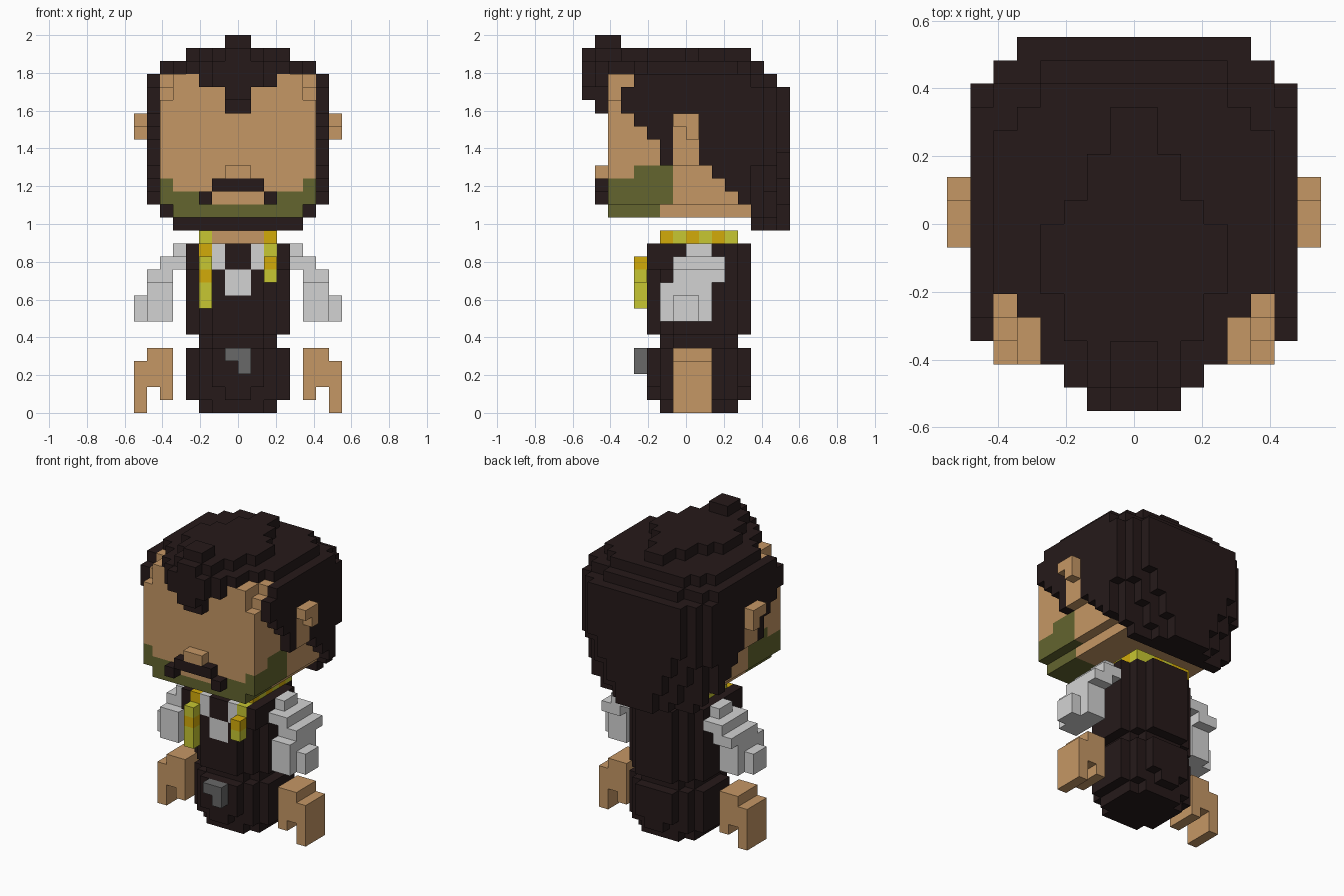
import bpy, bmesh
from mathutils import Vector

if "Cube" in bpy.data.objects:
    bpy.data.objects.remove(bpy.data.objects["Cube"], do_unlink=True)

V = 2 / 29          # edge length of one block
blocks = {}         # block position -> (part, colour)

COLOURS = {
    "dark_brown": (0.019, 0.010, 0.010),
    "skin": (0.56, 0.31, 0.13),
    "moss_green": (0.125, 0.13, 0.028),
    "light_grey": (0.65, 0.65, 0.65),
    "gold": (0.65, 0.41, 0.003),
    "yellow_green": (0.57, 0.57, 0.032),
    "dark_grey": (0.138, 0.138, 0.138),
}


def material(name):
    m = bpy.data.materials.new(name)
    rgba = (*COLOURS[name], 1)
    m.use_nodes = True
    m.diffuse_color = rgba
    bsdf = next(n for n in m.node_tree.nodes if n.type == "BSDF_PRINCIPLED")
    bsdf.inputs["Base Color"].default_value = rgba
    return m


MATS = {n: material(n) for n in COLOURS}


def box(part, colour, x0, x1, y0, y1, z0, z1):
    """Fill a block range; later boxes replace earlier ones."""
    for x in range(x0, x1):
        for y in range(y0, y1):
            for z in range(z0, z1):
                blocks[x, y, z] = (part, colour)


def wide(part, colour, half, y0, y1, z0, z1):
    """Box centred on x."""
    box(part, colour, -half, half, y0, y1, z0, z1)


def pair(part, colour, x0, x1, y0, y1, z0, z1):
    """Mirrored left and right boxes."""
    box("left_" + part, colour, x0, x1, y0, y1, z0, z1)
    box("right_" + part, colour, -x1, -x0, y0, y1, z0, z1)


def sides(part, colour, x0, x1, y0, y1, z0, z1):
    """Mirrored boxes belonging to one part."""
    box(part, colour, x0, x1, y0, y1, z0, z1)
    box(part, colour, -x1, -x0, y0, y1, z0, z1)


# --- Hair shell per layer: front edge, then half widths of the side body
# and of the three rearmost slices, tapering to the nape
LAYERS = {14: (5, 5, 5, 3, 2), 15: (5, 6, 6, 4, 2), 16: (4, 7, 6, 4, 3),
          17: (3, 7, 6, 5, 3), 18: (2, 7, 6, 5, 4), 19: (-2, 7, 7, 6, 4),
          20: (-2, 7, 7, 6, 5), 21: (-3, 7, 7, 6, 5), 22: (-4, 7, 7, 6, 5),
          23: (-5, 7, 7, 6, 5), 24: (-5, 7, 7, 6, 5), 25: (-4, 7, 6, 4, 0)}
for z, (front, side, *slices) in LAYERS.items():
    wide("hair", "dark_brown", side, front, max(5, front + 1), z, z + 1)
    for i, half in enumerate(slices):
        wide("hair", "dark_brown", half, 5 + i, 6 + i, z, z + 1)

# --- Head, with stepped upper corners
wide("head", "skin", 5, -6, 5, 15, 16)
wide("head", "skin", 6, -6, 4, 16, 24)
wide("head", "skin", 5, -6, 4, 24, 26)
sides("head", "skin", 5, 6, -5, 4, 24, 25)
sides("head", "skin", 5, 6, -4, 4, 25, 26)
wide("head", "skin", 1, -7, -6, 18, 19)                 # nose

# --- Hair: stepped crown, fringe and top tuft
for half, y0, y1 in ((6, -3, 4), (5, -4, 5), (4, -6, 6), (3, -7, 6), (2, -8, 6)):
    wide("hair", "dark_brown", half, y0, y1, 26, 27)
for half, y0, y1 in ((4, -3, 0), (3, -5, 1), (2, -7, 3), (1, -8, 5)):
    wide("hair", "dark_brown", half, y0, y1, 27, 28)
wide("hair", "dark_brown", 1, -7, -5, 28, 29)
wide("hair", "dark_brown", 3, -7, -6, 25, 26)
wide("hair", "dark_brown", 2, -8, -6, 25, 26)
wide("hair", "dark_brown", 1, -8, -6, 24, 25)
wide("hair", "dark_brown", 1, -7, -6, 23, 24)

# --- Ears
pair("ear", "skin", 6, 7, -1, 1, 19, 23)
pair("ear", "skin", 7, 8, -1, 1, 22, 23)
pair("ear", "skin", 7, 8, 0, 1, 21, 22)

# --- Beard stubble and moustache
wide("beard", "moss_green", 5, -6, -2, 15, 16)
sides("beard", "moss_green", 2, 6, -6, -1, 16, 17)
sides("beard", "moss_green", 5, 6, -6, -1, 17, 18)
sides("beard", "moss_green", 5, 6, -4, -1, 18, 19)
wide("moustache", "dark_brown", 2, -7, -6, 17, 18)
sides("moustache", "dark_brown", 2, 3, -7, -6, 16, 17)

# --- Trousers, waist and jacket as stepped rounds
for half, y0, y1 in ((3, -1, 3), (2, -2, 4)):
    wide("trousers", "dark_brown", half, y0, y1, 0, 1)
for half, y0, y1 in ((4, -1, 3), (3, -2, 4), (1, -3, 5)):
    wide("trousers", "dark_brown", half, y0, y1, 1, 5)
wide("trousers", "dark_brown", 2, -3, 5, 2, 5)
for half, y0, y1 in ((3, -1, 3), (2, -2, 4)):
    wide("waist", "dark_brown", half, y0, y1, 5, 6)
for half, y0, y1 in ((4, -1, 3), (3, -2, 4), (2, -3, 5)):
    wide("jacket", "dark_brown", half, y0, y1, 6, 13)
sides("jacket", "dark_brown", 2, 4, -3, -1, 11, 13)     # lapels

# --- Shirt front, neck and buckle
wide("shirt", "light_grey", 1, -3, -2, 9, 11)
sides("shirt", "light_grey", 1, 2, -3, -2, 11, 13)
wide("neck", "skin", 2, -2, 3, 13, 14)
wide("buckle", "dark_grey", 1, -4, -3, 4, 5)
box("buckle", "dark_grey", 0, 1, -4, -3, 3, 4)


# --- Garland: beads alternate between two colours
def bead(x, y, z, gold):
    box("garland", "gold" if gold else "yellow_green", x, x + 1, y, y + 1, z, z + 1)


for y in range(-2, 4):
    bead(2, y, 13, y % 2 == 0)
    bead(-3, y, 13, y % 2 != 0)
for x in range(-2, 2):
    bead(x, 3, 13, x % 2 == 0)
for x, low in ((2, 10), (-3, 8)):
    for z in range(low, 13):
        bead(x, -3 if z == 12 else -4, z, z > 9 and (z + x) % 2 == 1)

# --- Sleeves
pair("sleeve", "light_grey", 4, 5, 0, 2, 12, 13)
pair("sleeve", "light_grey", 4, 6, -1, 3, 11, 12)
pair("sleeve", "light_grey", 5, 7, -1, 3, 10, 11)
pair("sleeve", "light_grey", 5, 7, -2, 2, 7, 10)
pair("sleeve", "light_grey", 7, 8, -1, 1, 7, 9)

# --- Hands with thumb and fingers
pair("hand", "skin", 5, 7, -1, 2, 4, 5)
pair("hand", "skin", 5, 8, -1, 2, 2, 4)
pair("hand", "skin", 5, 6, -1, 2, 1, 2)
pair("hand", "skin", 7, 8, -1, 2, 0, 2)


# --- Turn the blocks of each part into a clean outer skin
def build(part):
    cells = {p: c for p, (n, c) in blocks.items() if n == part}
    used = sorted(set(cells.values()))
    bm = bmesh.new()
    for pos, colour in cells.items():
        centre = Vector(pos) + Vector((0.5, 0.5, 0.5))
        for axis in range(3):
            for sign in (-1, 1):
                n = Vector((0, 0, 0))
                n[axis] = sign
                if tuple(int(a + b) for a, b in zip(pos, n)) in blocks:
                    continue
                u = Vector((0, 0, 0))
                u[(axis + 1) % 3] = 0.5
                w = n.cross(u)
                mid = centre + n * 0.5
                f = bm.faces.new([bm.verts.new((mid + d) * V)
                                  for d in (-u - w, u - w, u + w, w - u)])
                f.material_index = used.index(colour)
    bmesh.ops.remove_doubles(bm, verts=bm.verts[:], dist=V * 0.01)
    bmesh.ops.dissolve_limit(bm, angle_limit=0.01, verts=bm.verts[:],
                             edges=bm.edges[:], delimit={"MATERIAL"})
    mesh = bpy.data.meshes.new(part)
    bm.to_mesh(mesh)
    bm.free()
    for c in used:
        mesh.materials.append(MATS[c])
    bpy.context.collection.objects.link(bpy.data.objects.new(part, mesh))


for part in sorted({n for n, _ in blocks.values()}):
    build(part)
